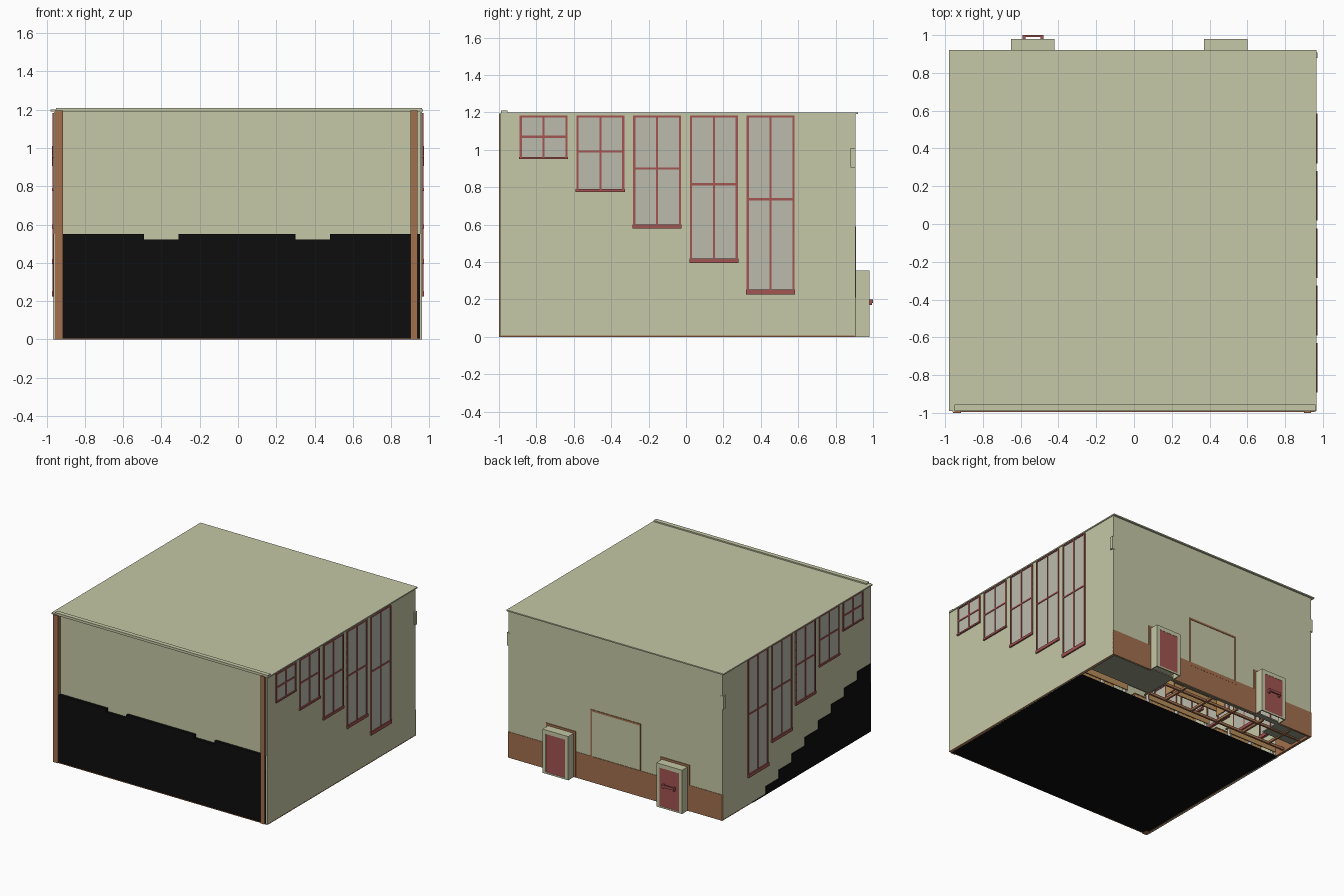
import bpy, bmesh
from mathutils import Matrix

if "Cube" in bpy.data.objects:
    bpy.data.objects.remove(bpy.data.objects["Cube"])


def mat(name, r, g, b):
    m = bpy.data.materials.new(name)
    m.diffuse_color = (r, g, b, 1)
    m.use_nodes = True
    m.node_tree.nodes["Principled BSDF"].inputs["Base Color"].default_value = m.diffuse_color
    return m


GREEN = mat("wall_paint", .56, .58, .38)
RED = mat("red_wood", .36, .09, .085)
BROWN = mat("brown_wood", .36, .16, .075)
DESK = mat("desk_wood", .48, .27, .10)
GLASS = mat("pane_grey", .50, .50, .42)
BLACK = mat("black_floor", .004, .004, .004)
STONE = mat("stage_grey", .30, .32, .23)
METAL = mat("light_metal", .6, .6, .6)
DARK = mat("dark_metal", .05, .05, .05)


def boxes(name, items, material):
    """One object out of several (x0, x1, y0, y1, z0, z1) boxes."""
    bm = bmesh.new()
    for x0, x1, y0, y1, z0, z1 in items:
        m = Matrix.Translation(((x0 + x1) / 2, (y0 + y1) / 2, (z0 + z1) / 2))
        m = m @ Matrix.Diagonal((x1 - x0, y1 - y0, z1 - z0, 1))
        bmesh.ops.create_cube(bm, size=1, matrix=m)
    me = bpy.data.meshes.new(name)
    bm.to_mesh(me)
    bm.free()
    me.materials.append(material)
    ob = bpy.data.objects.new(name, me)
    bpy.context.collection.objects.link(ob)
    return ob


def both(items):
    """Add the copies mirrored across x = 0."""
    return items + [(-b, -a, *rest) for a, b, *rest in items]


def prism(name, spans, profile, material):
    """Extrude a (y, z) profile along each x span."""
    bm = bmesh.new()
    for x0, x1 in spans:
        f = bm.faces.new([bm.verts.new((x0, y, z)) for y, z in profile])
        new = bmesh.ops.extrude_face_region(bm, geom=[f])["geom"]
        vs = [v for v in new if isinstance(v, bmesh.types.BMVert)]
        bmesh.ops.translate(bm, vec=(x1 - x0, 0, 0), verts=vs)
    bmesh.ops.recalc_face_normals(bm, faces=bm.faces)
    me = bpy.data.meshes.new(name)
    bm.to_mesh(me)
    bm.free()
    me.materials.append(material)
    ob = bpy.data.objects.new(name, me)
    bpy.context.collection.objects.link(ob)


# shell: roof, cornice, side walls, front wall
boxes("roof", [(-.98, .966, -.99, .92, 1.19, 1.2)], GREEN)
boxes("roof_cornice", [(-.95, .96, -.99, -.955, 1.195, 1.21)], GREEN)
boxes("side_walls", both([(.95, .96, -.995, .905, 0, 1.195)]), GREEN)
boxes("front_wall", [(-.955, .955, -.965, -.955, .3, 1.195)], GREEN)
boxes("corner_pillars", [(-.957, -.915, -1, -.95, 0, 1.195),
                         (.9, .937, -1, -.95, 0, 1.195)], BROWN)

# back wall with two door openings
doors = [(-.65, -.42), (.37, .60)]
spans = [(-.96, -.65), (-.42, .37), (.60, .96)]
boxes("back_wall", [(a, b, .895, .905, 0, 1.195) for a, b in spans]
      + [(a, b, .895, .905, .355, 1.195) for a, b in doors], GREEN)
boxes("back_wainscot", [(a, b, .892, .908, 0, .21) for a, b in spans], BROWN)

# door alcoves, casings, doors and handles
alcove, casing, panel, handle = [], [], [], []
for a, b in doors:
    alcove += [(a, a + .008, .9, .98, 0, .355), (b - .008, b, .9, .98, 0, .355),
               (a, b, .9, .98, .347, .355),
               (a, a + .028, .97, .98, 0, .355), (b - .028, b, .97, .98, 0, .355),
               (a, b, .97, .98, .322, .355), (a, b, .97, .98, 0, .012)]
    casing += [(a - .018, a, .89, .910, 0, .373), (b, b + .018, .89, .910, 0, .373),
               (a - .018, b + .018, .89, .910, .355, .373)]
    panel.append((a + .028, b - .028, .972, .978, .012, .322))
a, b = doors[0]
handle = [(a + .06, b - .06, .99, 1.0, .18, .2),
          (a + .06, a + .075, .975, .995, .17, .2),
          (b - .075, b - .06, .975, .995, .17, .2)]
boxes("door_alcoves", alcove, GREEN)
boxes("door_casings", casing, BROWN)
boxes("doors", panel, RED)
boxes("door_handle", handle, RED)

# wall board and its frame
boxes("board_frame", [(-.23, .22, .888, .909, .575, .59), (-.23, .22, .888, .909, .18, .21),
                      (-.23, -.218, .888, .909, .2, .59), (.208, .22, .888, .909, .2, .59)], BROWN)
boxes("board_panel", [(-.22, .21, .89, .896, .2, .58)], STONE)

# five windows per side, sills stepping down towards the back
frame, panes = [], []
X0, X1 = .942, .968
for i, (z0, zb) in enumerate([(.95, 1.07), (.775, .99), (.58, .90), (.395, .815), (.225, .735)]):
    y0 = -.89 + .3035 * i
    y1, ym, z1 = y0 + .257, y0 + .1285, 1.183
    panes.append((X0 + .004, .963, y0, y1, z0, z1))
    frame += [(X0, X1, y0, y0 + .012, z0, z1), (X0, X1, y1 - .012, y1, z0, z1),
              (X0, X1, y0, y1, z1 - .010, z1), (X0, X1, ym - .005, ym + .005, z0, z1),
              (X0, X1, y0, y1, zb - .006, zb + .006),
              (X0 - .012, X1 + .004, y0 - .003, y1 + .003, z0, z0 + .012 + .004 * i)]
boxes("window_frames", both(frame), RED)
boxes("window_panes", both(panes), GLASS)

# small wall lamps near the back corners
boxes("wall_lamps", both([(.94, .972, .88, .907, .905, 1.01)]), GREEN)

# stepped floor: three seating blocks and two lower aisles
N, RUN, RISE, START = 8, .168, .0688, .355


def steps(drop):
    pts = [(-.99, 0), (.52, 0), (.52, .006), (START, .006)]
    for i in range(N):
        z = RISE * (i + 1) - drop
        pts += [(START - RUN * i, z), (START - RUN * (i + 1), z)]
    return pts


aisles = [(-.49, -.31), (.30, .48)]
blocks = [(-.964, -.49), (-.31, .30), (.48, .955)]
prism("seating_steps", blocks, steps(0), BLACK)
prism("aisle_steps", aisles, steps(.028), BLACK)

# rows of desks and benches, one per level
tops, seats, legs = [], [], []
rows = [(.52, .006)] + [(START - RUN * i, RISE * (i + 1)) for i in range(N - 1)]
for y, z in rows:
    for a, b in [(-.94, -.50), (-.30, .29), (.49, .94)]:
        tops += [(a, b, y - .06, y, z + .085, z + .093),
                 (a, b, y - .01, y - .003, z + .03, z + .085)]
        seats += [(a, b, y - .135, y - .095, z + .045, z + .052),
                  (a, b, y - .14, y - .134, z + .052, z + .1)]
        for x in (a + .01, (a + b) / 2, b - .02):
            legs += [(x, x + .01, y - .045, y - .012, z, z + .085),
                     (x, x + .01, y - .125, y - .105, z, z + .045)]
boxes("desks", tops, DESK)
boxes("benches", seats, BROWN)
boxes("desk_legs", legs, METAL)

# open stage area: corner slabs, narrow rim, lecture desk
boxes("stage_slabs", [(.36, .95, .60, .892, .02, .03), (-.95, -.66, .70, .892, .02, .03),
                      (-.66, .36, .85, .892, .02, .03)], STONE)
boxes("lecture_desk", [(-.25, .25, .66, .76, .15, .16), (-.25, .25, .66, .67, .06, .15),
                       (-.25, -.24, .66, .76, .02, .15), (.24, .25, .66, .76, .02, .15)], DESK)
boxes("stage_beams", [(-.95, .36, .60, .615, .01, .03), (-.95, .36, .78, .795, .01, .03)]
      + [(x, x + .015, .60, .85, .01, .03) for x in (-.8, -.55, -.3, -.05, .2)], BROWN)

# skirting along the walls
boxes("skirting", both([(.94, .958, .52, .895, 0, .2), (.94, .961, -.99, .9, 0, .006)])
      + [(-.955, .955, -.994, -.985, 0, .005)], BROWN)
